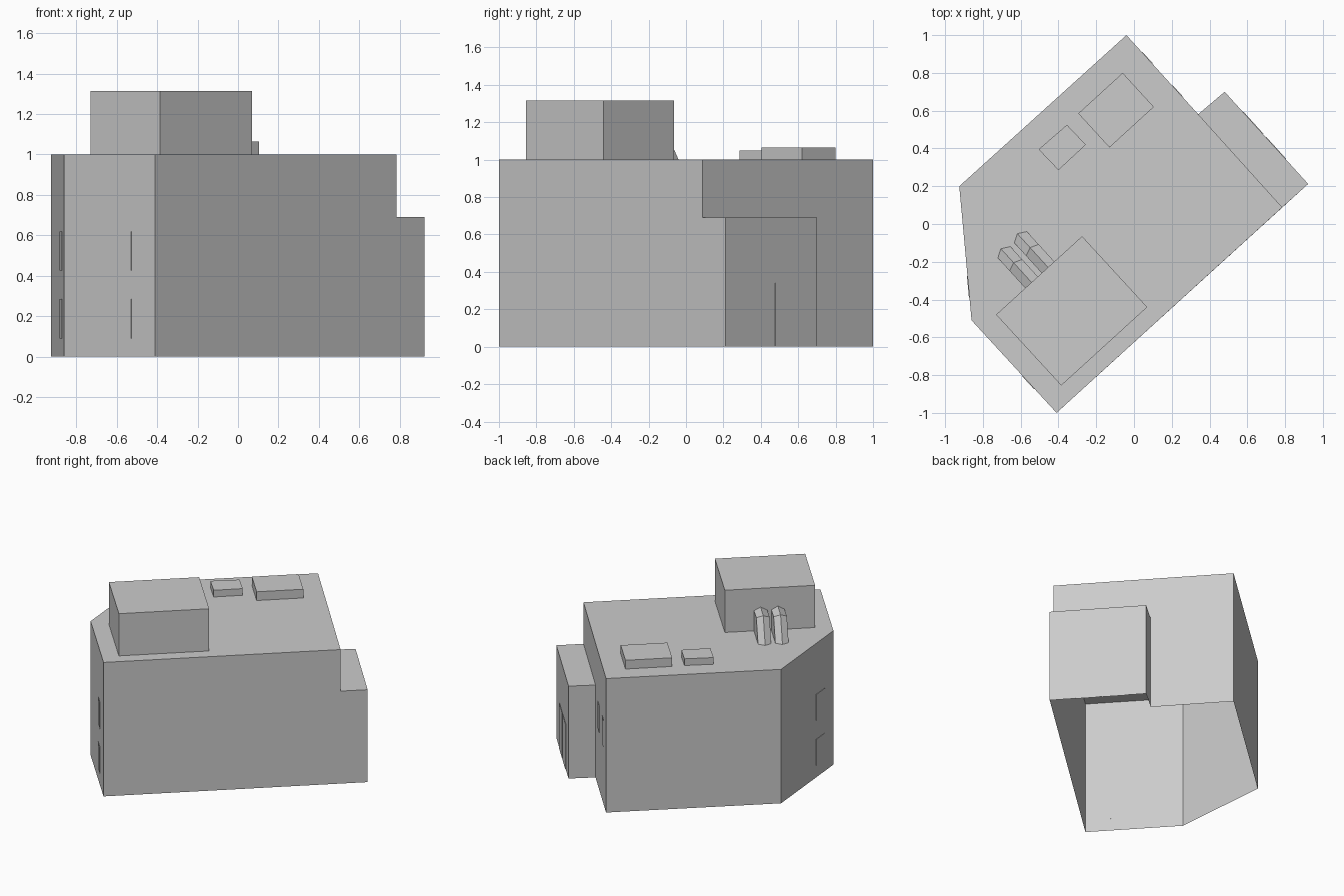
import bpy, bmesh
from mathutils import Vector

cube = bpy.data.objects.get("Cube")
if cube:
    bpy.data.objects.remove(cube, do_unlink=True)

# One plain material for everything
gray = bpy.data.materials.new("light_gray")
gray.use_nodes = True
color = (0.6, 0.6, 0.6, 1)
gray.diffuse_color = color
gray.node_tree.nodes["Principled BSDF"].inputs["Base Color"].default_value = color


def make_object(name, faces):
    """Weld a list of polygons into one flat-shaded object."""
    bm = bmesh.new()
    for points in faces:
        bm.faces.new([bm.verts.new(p) for p in points])
    bmesh.ops.remove_doubles(bm, verts=bm.verts, dist=0.0001)
    bmesh.ops.recalc_face_normals(bm, faces=bm.faces)
    mesh = bpy.data.meshes.new(name)
    bm.to_mesh(mesh)
    bm.free()
    mesh.materials.append(gray)
    obj = bpy.data.objects.new(name, mesh)
    bpy.context.collection.objects.link(obj)
    return obj


def at(p, z):
    return (p[0], p[1], z)


def wall(a, b, z0, z1):
    return [at(a, z0), at(b, z0), at(b, z1), at(a, z1)]


def prism(name, corners, z0, z1):
    """Roof block: side walls and a flat top."""
    pairs = zip(corners, corners[1:] + corners[:1])
    faces = [wall(a, b, z0, z1) for a, b in pairs]
    make_object(name, faces + [[at(c, z1) for c in corners]])


# Footprint corners of the main block and its lower annex
south, southwest, west, north = (-0.41, -1), (-0.86, -0.51), (-0.925, 0.2), (-0.04, 1)
inner, east = (0.34, 0.581), (0.785, 0.088)
annex_north, annex_east = (0.48, 0.70), (0.922, 0.212)
ROOF, LOW = 1.0, 0.69

# Hollow shell, open underneath and through to the annex
shell = [wall(a, b, 0, ROOF) for a, b in
         ((south, southwest), (southwest, west), (west, north), (north, inner))]
shell += [
    [at(p, ROOF) for p in (south, southwest, west, north, inner, east)],
    wall(inner, east, LOW, ROOF),
    wall(inner, annex_north, 0, LOW),
    wall(annex_north, annex_east, 0, LOW),
    [at(p, LOW) for p in (inner, annex_north, annex_east, east)],
    [at(south, 0), at(annex_east, 0), at(annex_east, LOW),
     at(east, LOW), at(east, ROOF), at(south, ROOF)],
]
make_object("building_shell", shell)

# Rooftop blocks
prism("penthouse", [(-0.275, -0.065), (0.07, -0.44), (-0.385, -0.855), (-0.73, -0.48)],
      ROOF, 1.315)
prism("large_roof_unit", [(-0.06, 0.80), (0.105, 0.62), (-0.13, 0.405), (-0.295, 0.585)],
      ROOF, 1.065)
prism("small_roof_unit", [(-0.355, 0.525), (-0.255, 0.42), (-0.40, 0.285), (-0.505, 0.395)],
      ROOF, 1.05)

# Ridged elbow ducts running from the roof into the penthouse wall
ALONG, OUT = Vector((0.74, 0.675, 0)), Vector((-0.675, 0.74, 0))


def duct(name, center):
    def station(side_out, ridge_out, side_z, ridge_z):
        spec = ((-0.045, side_out, side_z), (0, ridge_out, ridge_z), (0.045, side_out, side_z))
        return [ALONG * (center + t) + OUT * n + Vector((0, 0, z)) for t, n, z in spec]

    foot = station(0.352, 0.378, ROOF, ROOF)
    bend = station(0.26, 0.278, 1.155, 1.175)
    end = station(0.136, 0.136, 1.15, 1.175)
    base = station(0.136, 0.136, ROOF, ROOF)
    faces = []
    for a, b in ((foot, bend), (bend, end)):
        for i in (0, 1):
            faces.append([a[i], a[i + 1], b[i + 1], b[i]])
    for i in (0, 2):
        faces.append([foot[i], bend[i], end[i], base[i]])
    make_object(name, faces)


duct("outer_duct", -0.608)
duct("inner_duct", -0.49)


# Thin window and door plates
def plate(name, a, b, start, stop, z0, z1):
    a, b = Vector(at(a, 0)), Vector(at(b, 0))
    run = b - a
    shift = Vector((-run.y, run.x, 0)).normalized() * 0.003
    p, q = a + run * start, a + run * stop
    prism(name, [(v.x, v.y) for v in (p - shift, q - shift, q + shift, p + shift)], z0, z1)


for row, z0, z1 in (("lower", 0.09, 0.285), ("upper", 0.425, 0.62)):
    plate(row + "_front_window", south, southwest, 0.26, 0.40, z0, z1)
    plate(row + "_side_window", west, southwest, 0.67, 0.83, z0, z1)
plate("back_window_outer", north, inner, 0.22, 0.36, 0.43, 0.63)
plate("back_window_inner", north, inner, 0.64, 0.78, 0.43, 0.63)
plate("annex_door_left", annex_north, annex_east, 0.22, 0.46, 0, 0.34)
plate("annex_door_right", annex_north, annex_east, 0.49, 0.73, 0, 0.34)
